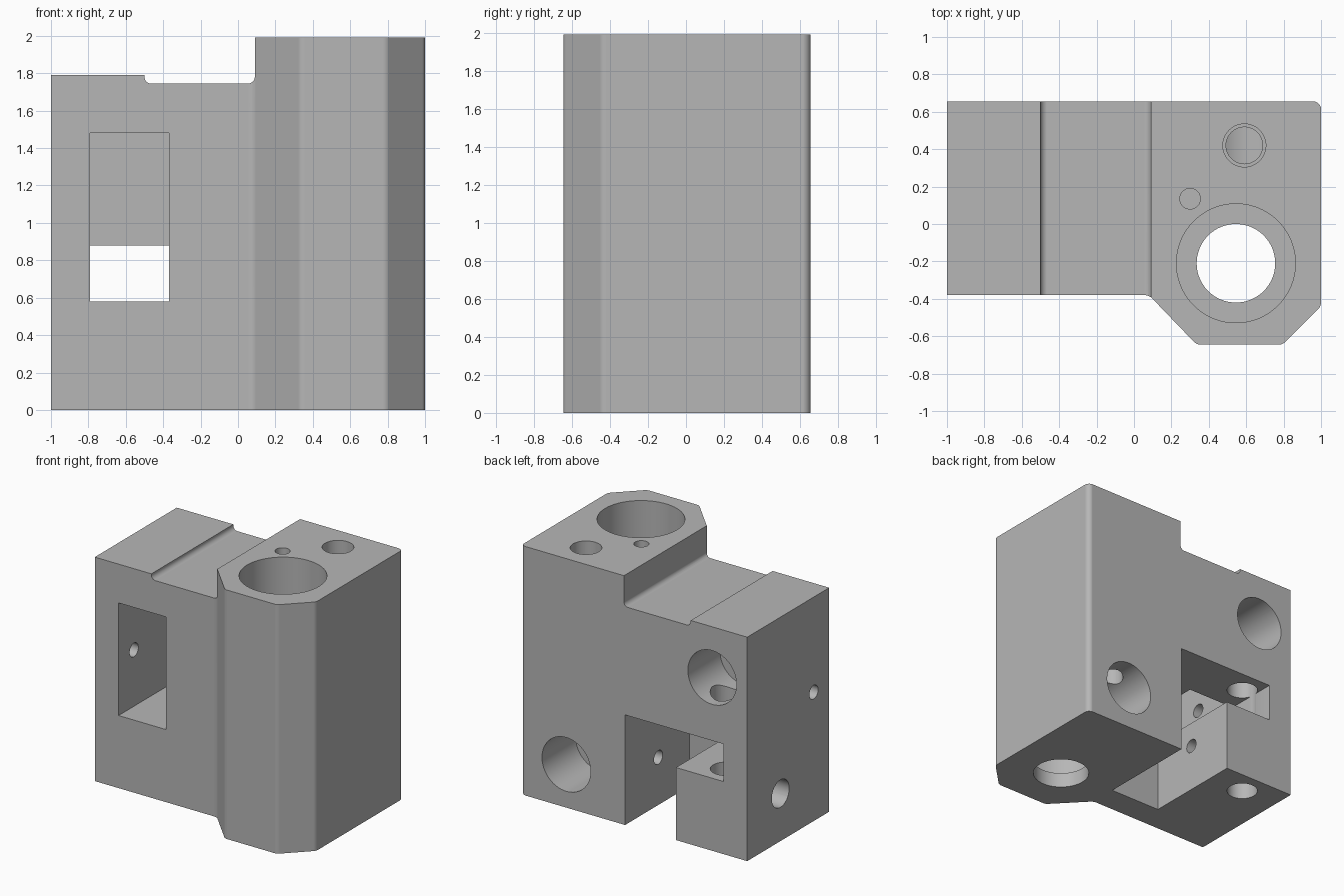
import bpy
import bmesh
import math
from mathutils import Vector

cube = bpy.data.objects.get("Cube")
if cube:
    bpy.data.objects.remove(cube, do_unlink=True)

grey = bpy.data.materials.new("plain grey")
grey.use_nodes = True
COLOUR = (0.47, 0.47, 0.47, 1)
grey.diffuse_color = COLOUR
grey.node_tree.nodes["Principled BSDF"].inputs["Base Color"].default_value = COLOUR


def rounded(points, steps=5):
    """Turn (a, b, radius) corners into a 2D outline with filleted corners."""
    out = []
    for i, (a, b, r) in enumerate(points):
        p = Vector((a, b))
        if not r:
            out.append(p)
            continue
        d0 = (Vector(points[i - 1][:2]) - p).normalized()
        d1 = (Vector(points[(i + 1) % len(points)][:2]) - p).normalized()
        half = d0.angle(d1) / 2
        centre = p + (d0 + d1).normalized() * (r / math.sin(half))
        start = p + d0 * (r / math.tan(half)) - centre
        end = p + d1 * (r / math.tan(half)) - centre
        for k in range(steps + 1):
            out.append(centre + start.lerp(end, k / steps).normalized() * r)
    return out


def prism(name, outline, lo, hi, axis):
    """Extrude a 2D outline between lo and hi along an axis."""
    place = {
        "X": lambda p, t: (t, p[0], p[1]),
        "Y": lambda p, t: (p[0], t, p[1]),
        "Z": lambda p, t: (p[0], p[1], t),
    }[axis]
    bm = bmesh.new()
    face = bm.faces.new([bm.verts.new(place(p, lo)) for p in outline])
    grown = bmesh.ops.extrude_face_region(bm, geom=[face])["geom"]
    shift = Vector(place((0, 0), hi - lo))
    bmesh.ops.translate(bm, vec=shift, verts=[g for g in grown if isinstance(g, bmesh.types.BMVert)])
    bmesh.ops.recalc_face_normals(bm, faces=bm.faces)
    mesh = bpy.data.meshes.new(name)
    bm.to_mesh(mesh)
    bm.free()
    mesh.materials.append(grey)
    ob = bpy.data.objects.new(name, mesh)
    bpy.context.collection.objects.link(ob)
    return ob


def rod(name, centre, radius, lo, hi, axis, sides=48):
    ring = [(centre[0] + radius * math.cos(math.tau * i / sides),
             centre[1] + radius * math.sin(math.tau * i / sides)) for i in range(sides)]
    return prism(name, ring, lo, hi, axis)


def box(name, x, z, lo, hi):
    return prism(name, [(x[0], z[0]), (x[1], z[0]), (x[1], z[1]), (x[0], z[1])], lo, hi, "Y")


# Block with chamfered boss at the front right
body = prism("mount_block", rounded([
    (-1, -0.38, 0), (0.08, -0.38, 0.06), (0.335, -0.645, 0.05), (0.795, -0.645, 0.05),
    (1, -0.44, 0.05), (1, 0.655, 0.04), (-1, 0.655, 0)]), 0, 1.99, "Z")

# Everything removed from the block
cutters = [
    prism("lowered_top", rounded([
        (-1.2, 1.79, 0), (-0.5, 1.79, 0), (-0.5, 1.745, 0.035), (0.09, 1.745, 0.035),
        (0.09, 2.2, 0), (-1.2, 2.2, 0)]), -0.8, 0.8, "Y"),
    # Rear slot, open below, with a side notch
    prism("rear_slot", [(-0.37, -0.1), (0.08, -0.1), (0.08, 0.88), (-0.79, 0.88),
                        (-0.79, 0.58), (-0.37, 0.58)], -0.16, 0.8, "Y"),
    box("front_pocket", (-0.79, -0.37), (0.58, 1.48), -0.6, 0.22),
    # Main stepped bore
    rod("main_bore", (0.545, -0.21), 0.318, 0.12, 2.2, "Z", 96),
    rod("bore_outlet", (0.545, -0.21), 0.21, -0.2, 0.3, "Z", 64),
    # Barrel nut holes in the back
    rod("right_nut_hole", (0.6, 0.345), 0.215, 0.23, 0.8, "Y", 64),
    rod("left_nut_hole", (-0.69, 1.385), 0.215, 0.25, 0.8, "Y", 64),
    # Vertical screw holes
    rod("right_screw_head", (0.59, 0.42), 0.115, 1.2, 2.2, "Z"),
    rod("right_screw", (0.59, 0.42), 0.098, 0.35, 1.3, "Z"),
    rod("left_screw", (-0.68, 0.465), 0.115, -0.2, 1.385, "Z"),
    rod("small_top_hole", (0.3, 0.135), 0.055, 0.9, 2.2, "Z", 32),
    # Sideways holes
    rod("upper_side_hole", (-0.185, 1.03), 0.055, -1.2, -0.6, "X", 32),
    rod("lower_side_hole", (0.235, 0.38), 0.055, -1.2, 0.5, "X", 32),
    rod("lower_side_recess", (0.235, 0.38), 0.11, -1.2, -0.6, "X", 32),
]

bpy.ops.object.select_all(action="DESELECT")
bpy.context.view_layer.objects.active = body
body.select_set(True)
for cutter in cutters:
    cutter.hide_render = True
    mod = body.modifiers.new(cutter.name, "BOOLEAN")
    mod.operation = "DIFFERENCE"
    mod.solver = "EXACT"
    mod.object = cutter
    bpy.ops.object.modifier_apply(modifier=mod.name)
    bpy.data.objects.remove(cutter, do_unlink=True)

# Smooth curves, crisp edges
bpy.ops.object.shade_smooth_by_angle(angle=math.radians(30))
weighted = body.modifiers.new("even_shading", "WEIGHTED_NORMAL")
weighted.keep_sharp = True
